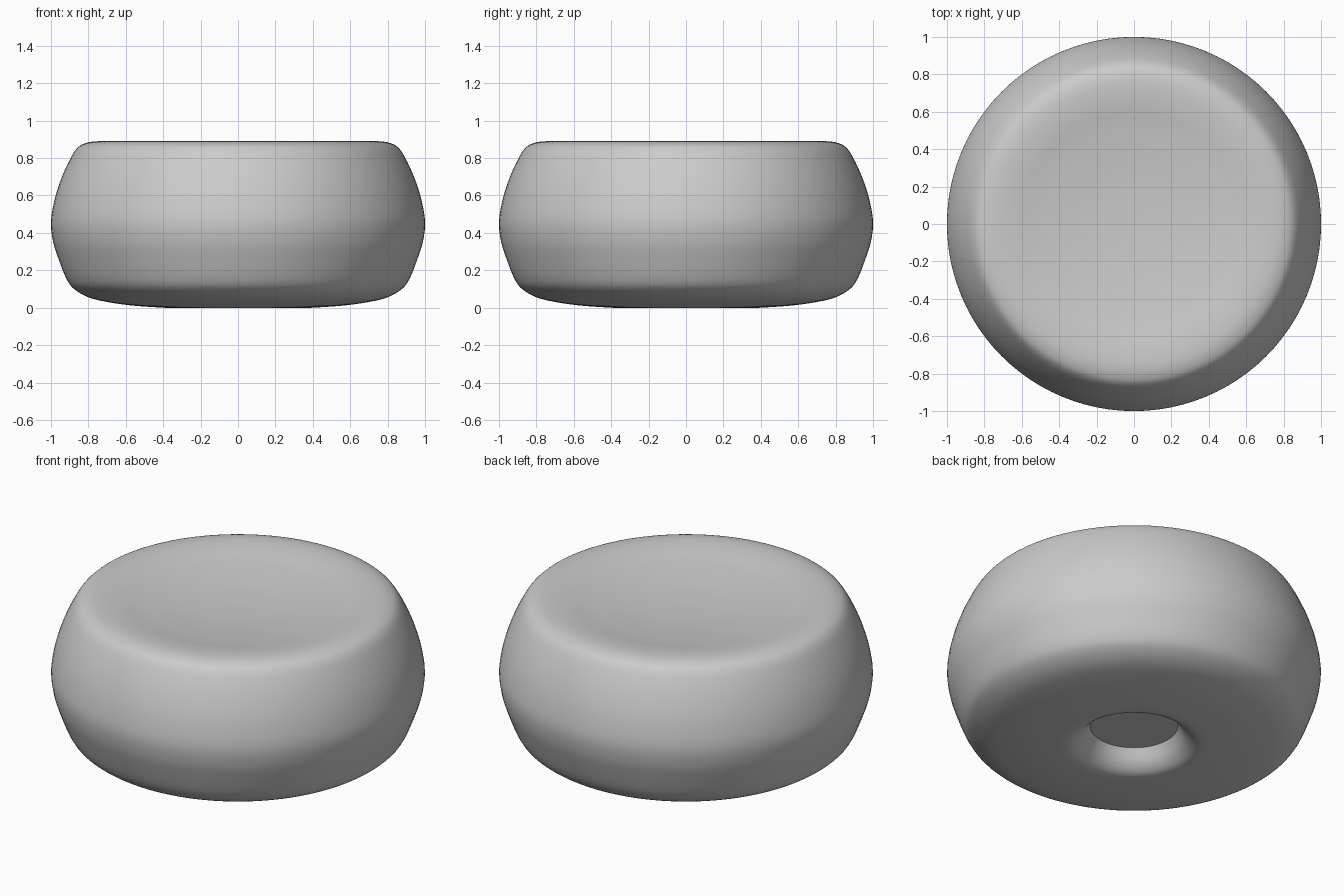
import bpy, bmesh, math
from mathutils import Vector

if "Cube" in bpy.data.objects:
    bpy.data.objects.remove(bpy.data.objects["Cube"])

SEGMENTS = 96


def smooth_path(points, steps=5):
    """Catmull-Rom curve through the profile points."""
    p = [Vector(q) for q in points]
    p = [2 * p[0] - p[1]] + p + [2 * p[-1] - p[-2]]
    out = []
    for a, b, c, d in zip(p, p[1:], p[2:], p[3:]):
        for i in range(steps):
            t = i / steps
            out.append(0.5 * (2 * b + (c - a) * t + (2 * a - 5 * b + 4 * c - d) * t * t
                              + (3 * b - a - 3 * c + d) * t ** 3))
    return out + [p[-2]]


def lathe(name, profile):
    """Revolve an (r, z) profile round z; r = 0 becomes a pole."""
    bm = bmesh.new()
    verts = [bm.verts.new((r, 0, z)) for r, z in profile]
    edges = [bm.edges.new(e) for e in zip(verts, verts[1:])]
    bmesh.ops.spin(bm, geom=verts + edges, cent=(0, 0, 0), axis=(0, 0, 1),
                   angle=2 * math.pi, steps=SEGMENTS)
    bmesh.ops.remove_doubles(bm, verts=bm.verts, dist=1e-5)
    bmesh.ops.recalc_face_normals(bm, faces=bm.faces)
    mesh = bpy.data.meshes.new(name)
    bm.to_mesh(mesh)
    bm.free()
    obj = bpy.data.objects.new(name, mesh)
    bpy.context.collection.objects.link(obj)
    bpy.context.view_layer.objects.active = obj
    obj.select_set(True)
    bpy.ops.object.shade_smooth_by_angle(angle=math.radians(35))
    return obj


# Dished top, soft rim, bulging side, rounded base and flared recess wall
outer = [(0, 0.83), (0.25, 0.838), (0.5, 0.862), (0.65, 0.884), (0.75, 0.89),
         (0.815, 0.88), (0.86, 0.853), (0.9, 0.79), (0.945, 0.69), (0.98, 0.58),
         (1.0, 0.46), (0.99, 0.36), (0.963, 0.27), (0.915, 0.15), (0.87, 0.095),
         (0.79, 0.052), (0.685, 0.028), (0.57, 0.012), (0.45, 0.003),
         (0.37, 0.0), (0.32, 0.012), (0.275, 0.05), (0.235, 0.115)]

# Flat recess ceiling closes the underside
lathe("cushion_body", smooth_path(outer) + [Vector((0, 0.115))])
